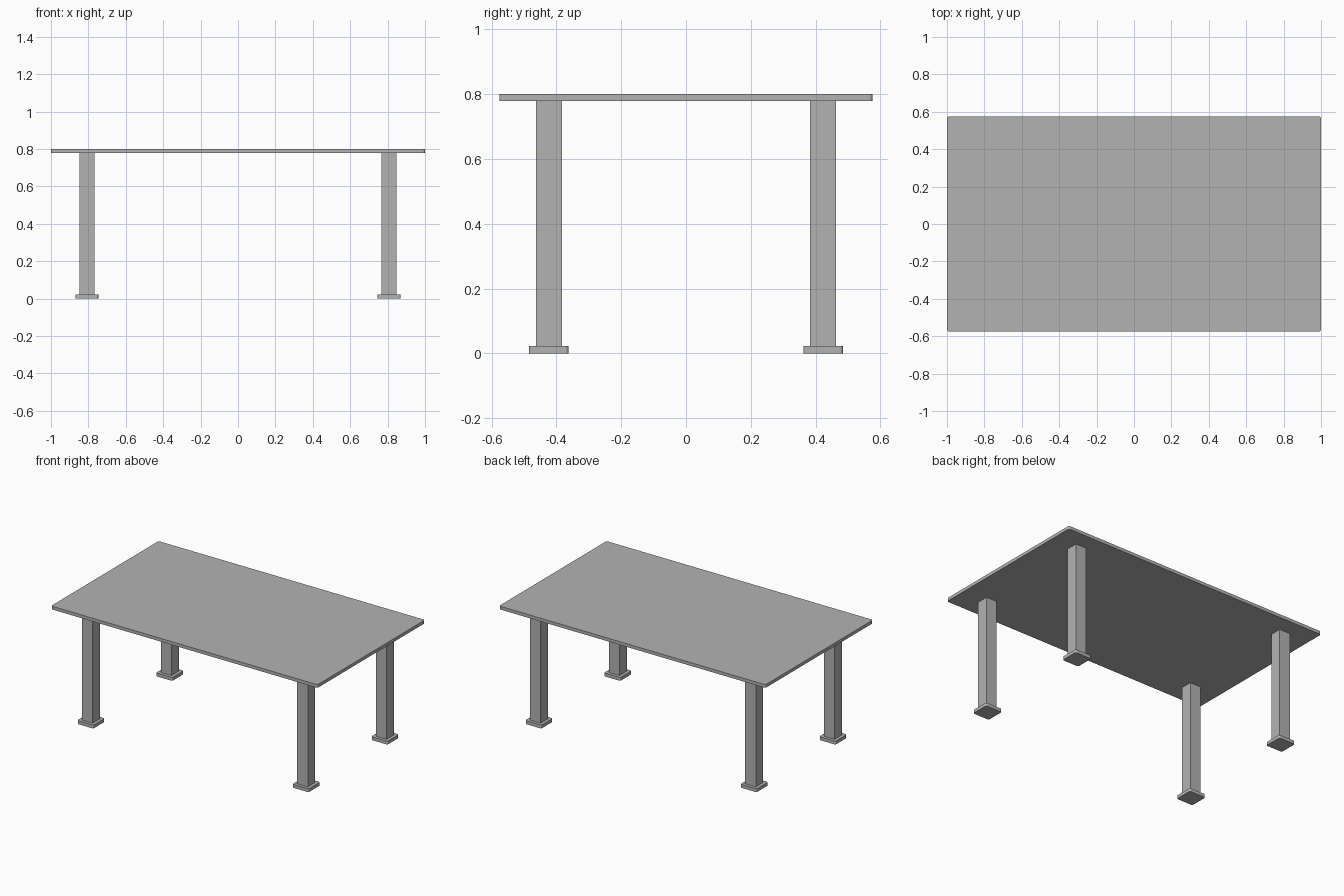
import bpy
import bmesh
from mathutils import Matrix, Vector

cube = bpy.data.objects.get("Cube")
if cube:
    bpy.data.objects.remove(cube, do_unlink=True)

# Single grey finish
grey = bpy.data.materials.new("plain_grey")
grey.use_nodes = True
colour = (0.45, 0.45, 0.45, 1)
grey.diffuse_color = colour
grey.node_tree.nodes["Principled BSDF"].inputs["Base Color"].default_value = colour


def block(name, x, y, z0, z1, width, depth, radius=0):
    """Box from z0 to z1, with optionally rounded vertical corners."""
    bm = bmesh.new()
    size = Matrix.Diagonal((width, depth, z1 - z0, 1))
    bmesh.ops.create_cube(bm, size=1, matrix=size)
    if radius:
        upright = [e for e in bm.edges
                   if abs((e.verts[0].co - e.verts[1].co).normalized().z) > 0.9]
        bmesh.ops.bevel(bm, geom=upright, offset=radius, offset_type='OFFSET',
                        segments=4, profile=0.5, affect='EDGES')
    mesh = bpy.data.meshes.new(name)
    bm.to_mesh(mesh)
    bm.free()
    mesh.materials.append(grey)
    obj = bpy.data.objects.new(name, mesh)
    obj.location = Vector((x, y, (z0 + z1) / 2))
    bpy.context.collection.objects.link(obj)
    return obj


foot_top, top_under, top_height = 0.023, 0.778, 0.8

# Tabletop
block("tabletop", 0, 0, top_under, top_height, 2, 1.152, 0.012)

# Four square legs, each on a wider foot plate
for side, sx in (("left", 1), ("right", -1)):
    for end, sy in (("front", -1), ("back", 1)):
        x, y = sx * 0.808, sy * 0.423
        block(f"{end}_{side}_leg", x, y, foot_top, top_under, 0.08, 0.08)
        block(f"{end}_{side}_foot", x, y, 0, foot_top, 0.122, 0.122, 0.01)
